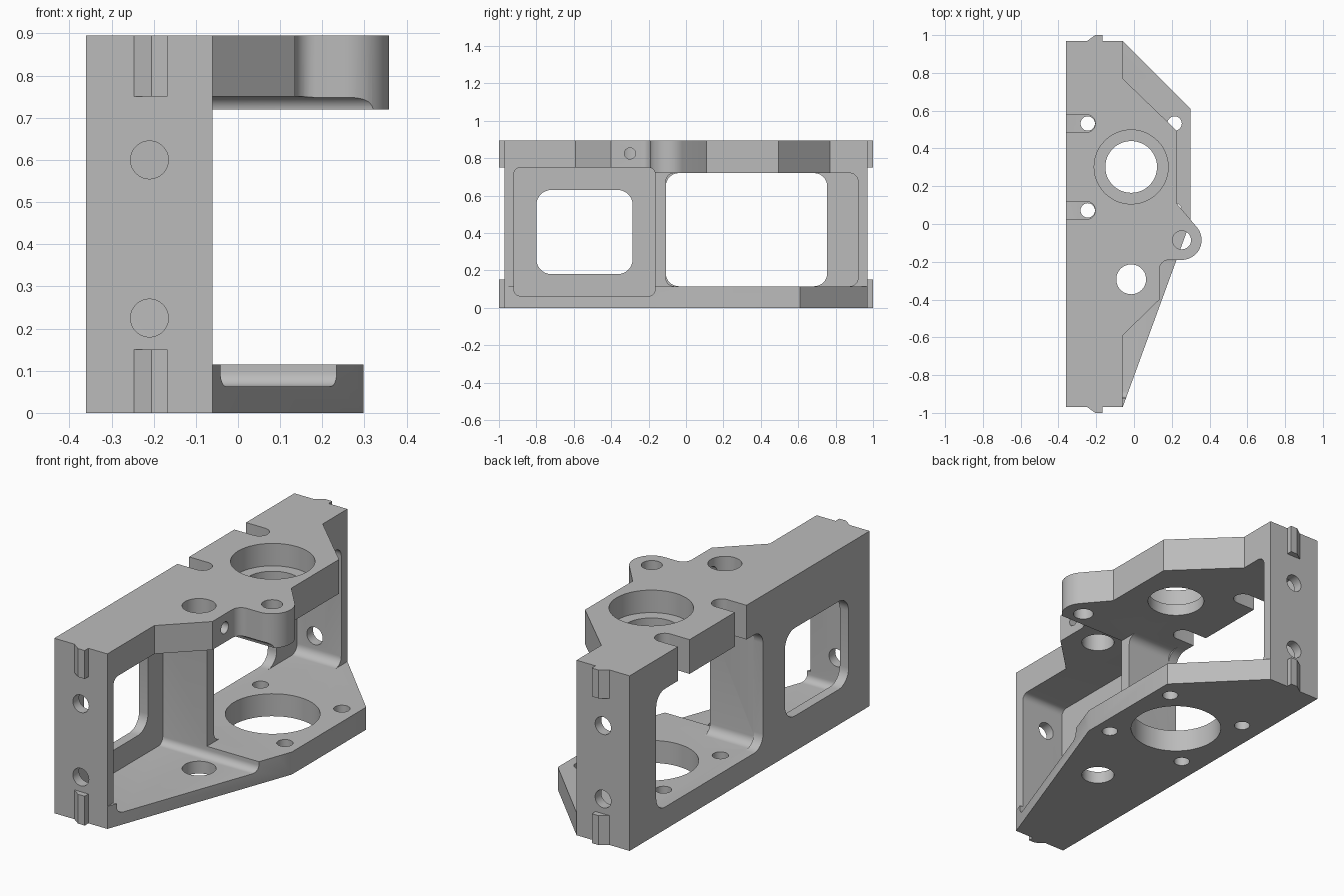
import bpy, bmesh, math
from mathutils import Vector

cube = bpy.data.objects.get("Cube")
if cube:
    bpy.data.objects.remove(cube, do_unlink=True)

metal = bpy.data.materials.new("grey metal")
metal.use_nodes = True
GREY = (0.5, 0.5, 0.5, 1)
metal.diffuse_color = GREY
metal.node_tree.nodes["Principled BSDF"].inputs["Base Color"].default_value = GREY


def prism(name, outline, low, high, axis="z"):
    """Extrude a 2D outline along an axis: z takes (x, y), x takes (y, z), y takes (x, z)."""
    place = {"z": lambda a, b, c: (a, b, c),
             "x": lambda a, b, c: (c, a, b),
             "y": lambda a, b, c: (a, c, b)}[axis]
    bm = bmesh.new()
    face = bm.faces.new([bm.verts.new(place(a, b, low)) for a, b in outline])
    top = bmesh.ops.extrude_face_region(bm, geom=[face])["geom"]
    shift = Vector(place(0, 0, high - low))
    bmesh.ops.translate(bm, vec=shift, verts=[v for v in top if isinstance(v, bmesh.types.BMVert)])
    bmesh.ops.recalc_face_normals(bm, faces=bm.faces)
    mesh = bpy.data.meshes.new(name)
    bm.to_mesh(mesh)
    bm.free()
    mesh.materials.append(metal)
    obj = bpy.data.objects.new(name, mesh)
    bpy.context.collection.objects.link(obj)
    return obj


def arc(cx, cy, r, start, end, steps):
    angles = [math.radians(start + (end - start) * i / steps) for i in range(steps + 1)]
    return [(cx + r * math.cos(t), cy + r * math.sin(t)) for t in angles]


def circle(cx, cy, r, steps=48):
    return arc(cx, cy, r, 0, 360, steps)[:-1]


def rect(a0, a1, b0, b1):
    return [(a0, b0), (a1, b0), (a1, b1), (a0, b1)]


def rounded(a0, a1, b0, b1, r):
    return (arc(a0 + r, b0 + r, r, 180, 270, 8) + arc(a1 - r, b0 + r, r, 270, 360, 8)
            + arc(a1 - r, b1 - r, r, 0, 90, 8) + arc(a0 + r, b1 - r, r, 90, 180, 8))


def combine(target, tool, operation):
    mod = target.modifiers.new(operation.lower(), "BOOLEAN")
    mod.operation = operation
    mod.solver = "EXACT"
    mod.object = tool
    bpy.context.view_layer.objects.active = target
    bpy.ops.object.modifier_apply(modifier=mod.name)
    bpy.data.objects.remove(tool, do_unlink=True)


BACK, FRONT, END, TOP = -0.36, -0.06, 0.97, 0.895
FLOOR, CEILING = 0.115, 0.72
MOTOR = (-0.015, 0.302)

# Upright body block
frame = prism("bracket_frame", rect(BACK, FRONT, -END, END), 0, TOP)

# Base plate
base = [(BACK, -END), (FRONT, -END), (0.298, 0.01), (0.298, 0.61), (FRONT, END), (BACK, END)]
combine(frame, prism("base_plate", base, 0, FLOOR), "UNION")

# Top plate with a rounded ear
top = ([(BACK, -END), (FRONT, -END), (FRONT, -0.59), (0.135, -0.4)]
       + arc(0.185, -0.24, 0.05, 180, 90, 8)
       + arc(0.253, -0.085, 0.105, -90, 38, 20)
       + [(0.225, 0.11), (0.225, 0.495), (FRONT, 0.77), (FRONT, END), (BACK, END)])
combine(frame, prism("top_plate", top, CEILING, TOP), "UNION")

# Pockets open to the front side, and windows through the back wall
openings = [
    (rounded(-0.92, -0.165, 0.063, 0.75, 0.035), -0.31, 1),
    (rounded(-0.108, 0.92, FLOOR, CEILING, 0.045), -0.31, 1),
    (rounded(-0.80, -0.285, 0.18, 0.63, 0.08), -1, 0),
    (rounded(-0.108, 0.755, FLOOR, CEILING, 0.07), -1, -0.3),
    (circle(-0.3, 0.825, 0.03, 24), -0.02, 1),
]
for outline, low, high in openings:
    combine(frame, prism("opening_cutter", outline, low, high, "x"), "DIFFERENCE")

# Vertical bores: stepped top seat, base opening, shaft hole and ear hole
bores = [
    (MOTOR, 0.196, 0.78, 1), (MOTOR, 0.137, 0.5, 1), (MOTOR, 0.22, -1, 0.5),
    ((-0.015, -0.293), 0.079, -1, 2), ((0.253, -0.085), 0.049, 0.5, 1),
]
# Four screw holes around the base opening
bores += [((MOTOR[0] + sx * 0.23, MOTOR[1] + sy * 0.23), 0.038, -1, 0.5)
          for sx in (-1, 1) for sy in (-1, 1)]
for (x, y), r, low, high in bores:
    combine(frame, prism("bore_cutter", circle(x, y, r), low, high), "DIFFERENCE")

# Open slots in the back edge of the top plate
for side in (-1, 1):
    y = MOTOR[1] + side * 0.23
    slot = [(-1, y - 0.047)] + arc(-0.252, y, 0.047, -90, 90, 16) + [(-1, y + 0.047)]
    combine(frame, prism("slot_cutter", slot, 0.6, 1), "DIFFERENCE")

# End walls: mounting holes and locating keys
for side in (-1, 1):
    for z in (0.225, 0.6):
        low, high = sorted((side * 0.9, side * 1.1))
        hole = circle(-0.21, z, 0.045, 32)
        combine(frame, prism("end_hole_cutter", hole, low, high, "y"), "DIFFERENCE")
    key = [(-0.247, side * END), (-0.205, side), (-0.167, side),
           (-0.167, side * 0.96), (-0.247, side * 0.96)]
    for low, high in ((0, 0.15), (0.75, TOP)):
        combine(frame, prism("locating_key", key, low, high), "UNION")

# Smooth bores and fillets, crisp edges
bpy.ops.object.select_all(action="DESELECT")
frame.select_set(True)
bpy.context.view_layer.objects.active = frame
bpy.ops.object.shade_smooth_by_angle(angle=math.radians(30))
